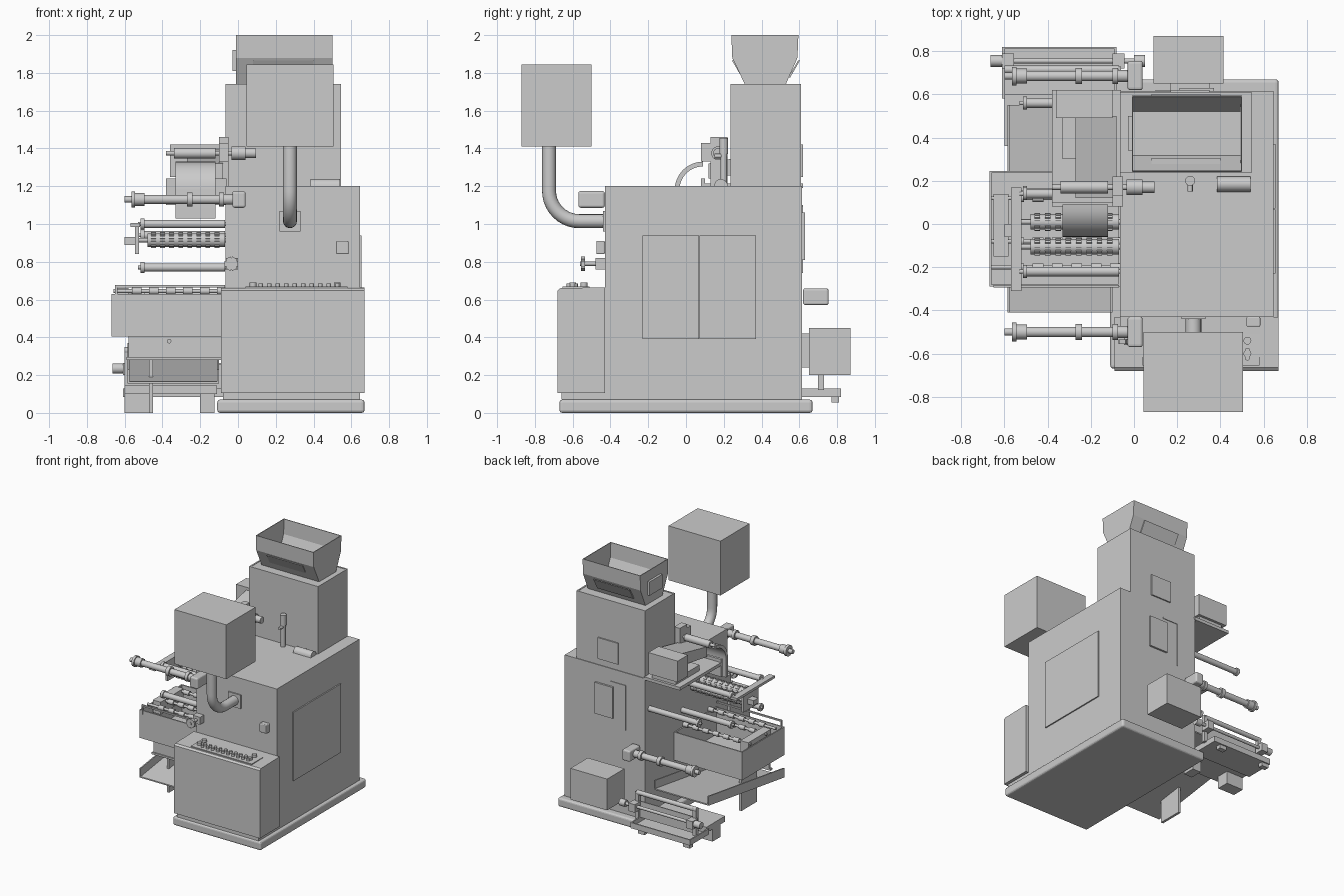
import bpy, bmesh, math
from mathutils import Vector, Matrix

if "Cube" in bpy.data.objects:
    bpy.data.objects.remove(bpy.data.objects["Cube"])


def finish(name, bm, smooth=False, bevel=0):
    bmesh.ops.recalc_face_normals(bm, faces=bm.faces)
    me = bpy.data.meshes.new(name)
    bm.to_mesh(me)
    bm.free()
    ob = bpy.data.objects.new(name, me)
    bpy.context.collection.objects.link(ob)
    if bevel:
        m = ob.modifiers.new("bevel", 'BEVEL')
        m.width, m.segments = bevel, 3
    if smooth:
        bpy.ops.object.select_all(action='DESELECT')
        ob.select_set(True)
        bpy.context.view_layer.objects.active = ob
        bpy.ops.object.shade_smooth_by_angle(angle=math.radians(35))
    return ob


def add_box(bm, x0, x1, y0, y1, z0, z1):
    m = Matrix.Translation(((x0 + x1) / 2, (y0 + y1) / 2, (z0 + z1) / 2))
    bmesh.ops.create_cube(bm, size=1, matrix=m @ Matrix.Diagonal((x1 - x0, y1 - y0, z1 - z0, 1)))


def box(name, *dims, bevel=0):
    bm = bmesh.new()
    add_box(bm, *dims)
    return finish(name, bm, bevel=bevel)


def add_cyl(bm, p, q, r, n=20):
    p, q = Vector(p), Vector(q)
    rot = (q - p).to_track_quat('Z', 'Y').to_matrix().to_4x4()
    bmesh.ops.create_cone(bm, cap_ends=True, segments=n, radius1=r, radius2=r, depth=(q - p).length,
                          matrix=Matrix.Translation((p + q) / 2) @ rot)


def cyl(name, p, q, r, n=20):
    bm = bmesh.new()
    add_cyl(bm, p, q, r, n)
    return finish(name, bm, True)


def profile_x(name, pts, x0, x1, smooth=False):
    """Extrude a (y, z) outline along x."""
    bm = bmesh.new()
    f = bm.faces.new([bm.verts.new((x0, y, z)) for y, z in pts])
    new = bmesh.ops.extrude_face_region(bm, geom=[f])['geom']
    bmesh.ops.translate(bm, vec=(x1 - x0, 0, 0), verts=[g for g in new if isinstance(g, bmesh.types.BMVert)])
    return finish(name, bm, smooth)


def turned_x(name, steps, y, z):
    """Stepped shaft along x from (x0, x1, radius) pieces."""
    bm = bmesh.new()
    for a, b, r in steps:
        add_cyl(bm, (a, y, z), (b, y, z), r, 24)
    return finish(name, bm, True)


def open_tray(name, x0, x1, y0, y1, z0, z1, t=0.01):
    bm = bmesh.new()
    add_box(bm, x0, x1, y0, y1, z0, z0 + t)
    for a, b in ((x0, x0 + t), (x1 - t, x1)):
        add_box(bm, a, b, y0, y1, z0, z1)
    for a, b in ((y0, y0 + t), (y1 - t, y1)):
        add_box(bm, x0, x1, a, b, z0, z1)
    return finish(name, bm)


def pipe(name, pts, r):
    cu = bpy.data.curves.new(name, 'CURVE')
    cu.dimensions, cu.bevel_depth, cu.bevel_resolution, cu.use_fill_caps = '3D', r, 6, True
    sp = cu.splines.new('POLY')
    sp.points.add(len(pts) - 1)
    for p, c in zip(sp.points, pts):
        p.co = (*c, 1)
    ob = bpy.data.objects.new(name, cu)
    bpy.context.collection.objects.link(ob)
    bpy.ops.object.select_all(action='DESELECT')
    ob.select_set(True)
    bpy.context.view_layer.objects.active = ob
    bpy.ops.object.convert(target='MESH')
    bpy.ops.object.shade_smooth_by_angle(angle=math.radians(35))


# Cabinet, plinth and console
box("plinth", -0.11, 0.67, -0.67, 0.67, 0, 0.07, bevel=0.015)
box("cabinet", -0.065, 0.645, -0.43, 0.615, 0.07, 1.2)
profile_x("console", [(-0.68, 0.105), (-0.68, 0.648), (-0.665, 0.66), (-0.43, 0.665), (-0.43, 0.105)], -0.09, 0.67)
box("console_foot", -0.08, 0.645, -0.66, -0.43, 0.07, 0.105)
for i, y in enumerate((-0.23, 0.072)):
    box(f"side_door_{i}", 0.64, 0.655, y, y + 0.298, 0.39, 0.94)
box("rear_panel", 0.21, 0.37, 0.61, 0.63, 0.81, 1.06)
box("rear_strip_upright", 0.10, 0.108, 0.61, 0.62, 0.74, 1.1)
box("rear_strip_top", 0.10, 0.24, 0.61, 0.62, 1.09, 1.1)
box("rear_motor_box", 0.09, 0.415, 0.65, 0.87, 0.2, 0.45)
box("rear_motor_bracket", 0.17, 0.35, 0.61, 0.66, 0.24, 0.42)

# Console buttons and switches
box("button_panel", 0.04, 0.58, -0.655, -0.51, 0.655, 0.668)
bm = bmesh.new()
for i in range(10):
    for y in (-0.62, -0.585):
        x = 0.12 + i * 0.045
        add_cyl(bm, (x, y, 0.66), (x, y, 0.685), 0.012, 12)
for x in (0.08, 0.525):
    for y in (-0.54, -0.6):
        add_cyl(bm, (x, y, 0.66), (x, y, 0.69), 0.018, 16)
finish("console_buttons", bm, True)
box("stop_switch", 0.52, 0.585, -0.475, -0.43, 0.84, 0.91, bevel=0.006)

# Display box on its bent arm
box("display_box", 0.045, 0.505, -0.87, -0.5, 1.41, 1.845)
arc = [(0.275, -0.565 - 0.16 * math.cos(a), 1.175 - 0.16 * math.sin(a)) for a in
       [i * math.pi / 20 for i in range(11)]]
pipe("display_arm", [(0.275, -0.725, 1.42)] + arc + [(0.275, -0.43, 1.015)], 0.037)
box("arm_plate", 0.22, 0.33, -0.44, -0.425, 0.96, 1.07)

# Tower and hopper
box("tower", -0.065, 0.545, 0.235, 0.61, 1.2, 1.73)
open_tray("tower_rim", -0.065, 0.545, 0.235, 0.61, 1.725, 1.74, 0.012)
box("tower_rear_cover", 0.17, 0.35, 0.6, 0.62, 1.25, 1.42)
bm = bmesh.new()
rings = []
for y0, y1, z in ((0.315, 0.525, 1.732), (0.245, 0.59, 1.88), (0.24, 0.595, 2.0)):
    rings.append([bm.verts.new(c) for c in ((-0.01, y0, z), (0.5, y0, z), (0.5, y1, z), (-0.01, y1, z))])
for lo, hi in zip(rings, rings[1:]):
    for i in range(4):
        bm.faces.new((lo[i], lo[(i + 1) % 4], hi[(i + 1) % 4], hi[i]))
hop = finish("hopper", bm)
mod = hop.modifiers.new("wall", 'SOLIDIFY')
mod.thickness, mod.offset = 0.008, -1
box("hopper_side_window", -0.028, -0.008, 0.34, 0.5, 1.81, 1.92)
for name, ya, yb in (("front", 0.244, 0.296), ("rear", 0.593, 0.541)):
    profile_x(f"hopper_{name}_window", [(ya, 1.865), (yb, 1.775), (yb + 0.01, 1.775), (ya + 0.01, 1.865)], 0.08, 0.40)

# Fittings on the cabinet top
cyl("valve_stem", (0.26, 0.2, 1.2), (0.26, 0.2, 1.40), 0.018)
cyl("valve_head", (0.26, 0.2, 1.37), (0.26, 0.2, 1.455), 0.023)
cyl("valve_handle", (0.26, 0.15, 1.36), (0.26, 0.22, 1.36), 0.012)
profile_x("top_cover", [(0.185 + 0.036 * math.cos(i * math.pi / 10), 1.2 + 0.038 * math.sin(i * math.pi / 10))
                        for i in range(11)], 0.385, 0.54, True)

# Film spools: one high at the front, one low at the back
for name, y, z, wall in (("front", -0.5, 1.13, -0.43), ("rear", 0.685, 0.615, 0.62)):
    turned_x(f"{name}_spool", [(-0.6, -0.56, 0.017), (-0.565, -0.545, 0.043), (-0.545, -0.495, 0.034),
                               (-0.5, 0.0, 0.024), (-0.27, -0.24, 0.037), (-0.1, -0.075, 0.037),
                               (-0.075, -0.03, 0.028)], y, z)
    ya, yb = sorted((y + 0.07 * (1 if y > 0 else -1), wall))
    box(f"{name}_spool_mount", -0.03, 0.04, ya, yb, z - 0.044, z + 0.044, bevel=0.012)

# Guide rollers on the left wall
for i, (y, z) in enumerate(((-0.22, 1.0), (-0.22, 0.77), (0.145, 0.77), (0.14, 1.0), (0.56, 0.94))):
    turned_x(f"guide_roller_{i}", [(-0.53, -0.06, 0.01), (-0.5, -0.07, 0.022), (-0.515, -0.495, 0.03)], y, z)
for i, y in enumerate((-0.105, 0.01)):
    bm = bmesh.new()
    add_cyl(bm, (-0.53, y, 0.915), (-0.06, y, 0.915), 0.012)
    add_cyl(bm, (-0.48, y, 0.915), (-0.07, y, 0.915), 0.036, 24)
    for k in range(10):
        for j in range(8):
            n = len(bm.verts)
            add_box(bm, -0.46 + j * 0.048, -0.435 + j * 0.048, y - 0.006, y + 0.006, 0.95, 0.957)
            bm.verts.ensure_lookup_table()
            bmesh.ops.rotate(bm, cent=(0, y, 0.915), matrix=Matrix.Rotation(k * math.pi / 5, 3, 'X'), verts=bm.verts[n:])
    finish(f"studded_roller_{i}", bm, True)
box("roller_end_plate", -0.545, -0.525, -0.14, 0.05, 0.84, 0.99)
box("roller_end_bar", -0.57, -0.52, -0.31, 0.17, 0.985, 1.005)
box("roller_end_arm", -0.6, -0.545, -0.06, 0.0, 0.89, 0.93)
cyl("star_knob_shaft", (-0.035, -0.43, 0.79), (-0.035, -0.56, 0.79), 0.012)
for k in range(3):
    box(f"star_knob_{k}", -0.071, 0.001, -0.555, -0.535, 0.775, 0.805)
    ob = bpy.context.collection.objects[-1]
    ob.matrix_world = Matrix.Translation((-0.035, 0, 0.79)) @ Matrix.Rotation(k * math.pi / 3, 4, 'Y') \
        @ Matrix.Translation((0.035, 0, -0.79))
box("star_knob_block", -0.065, 0.0, -0.48, -0.43, 0.76, 0.82)

# Feed platform, feeder box and curved forming sheet
box("feed_platform", -0.38, -0.06, 0.1, 0.62, 1.19, 1.215)
box("feed_platform_skirt", -0.38, -0.06, 0.08, 0.1, 1.1, 1.24)
box("feeder_box", -0.36, -0.1, 0.49, 0.62, 1.25, 1.42)
profile_x("feeder_trough", [(0.5, 1.3), (0.12, 1.24), (0.12, 1.32), (0.5, 1.4)], -0.27, -0.08)
box("feeder_base", -0.33, -0.12, 0.3, 0.6, 1.21, 1.26)
prof = []
for r, order in ((0.15, range(9)), (0.125, range(8, -1, -1))):
    run = [(0.09 - r * math.cos(i * math.pi / 16), 1.18 + r * math.sin(i * math.pi / 16)) for i in order]
    prof += [(run[0][0], 1.03)] + run if r > 0.14 else run + [(run[-1][0], 1.03)]
profile_x("forming_sheet", prof, -0.33, -0.12, True)
turned_x("feed_roller", [(-0.38, 0.085, 0.012), (-0.34, -0.12, 0.028), (-0.035, 0.04, 0.036), (0.04, 0.095, 0.026)],
         0.17, 1.375)
box("feed_gearbox", -0.1, -0.05, 0.08, 0.2, 1.33, 1.43)
box("feed_gearbox_post", -0.1, -0.05, 0.13, 0.22, 1.2, 1.46)

# Sealing tray with rail and beaded bar
open_tray("sealing_tray", -0.67, -0.065, -0.29, 0.245, 0.405, 0.63)
box("tray_rail", -0.65, -0.07, -0.295, -0.283, 0.665, 0.677)
box("tray_rail_post", -0.65, -0.638, -0.295, -0.283, 0.6, 0.677)
for j, y in enumerate((-0.2, -0.08, 0.12)):
    turned_x(f"tray_bar_{j}", [(-0.66, -0.065, 0.01)] + [(x / 100, x / 100 + 0.05, 0.018) for x in range(-56, -10, 9)],
             y, 0.645)
box("tray_bracket", -0.65, -0.58, -0.15, 0.14, 0.56, 0.66)

# Outfeed chute and support legs
for name, x0, x1, h in (("floor", -0.58, -0.1, 0.01), ("left_wall", -0.585, -0.575, 0.075), ("right_wall", -0.11, -0.1, 0.075)):
    profile_x(f"chute_{name}", [(-0.41, 0.155), (0.55, 0.295), (0.55, 0.295 + h), (-0.41, 0.155 + h)], x0, x1)
box("chute_hood", -0.58, -0.065, -0.24, -0.225, 0.29, 0.41)
box("chute_hood_lip", -0.59, -0.065, -0.25, -0.225, 0.28, 0.295)
cyl("hood_knob", (-0.365, -0.26, 0.38), (-0.365, -0.22, 0.38), 0.012)
box("support_leg", -0.47, -0.45, -0.23, -0.03, 0.0, 0.41)

# Rear stand: low tray, feet, posts and rollers
open_tray("rear_stand_tray", -0.61, -0.08, 0.58, 0.82, 0.085, 0.13)
box("rear_stand_cross_beam", -0.6, -0.11, 0.36, 0.6, 0.1, 0.145)
for i, (a, b) in enumerate(((-0.6, -0.45), (-0.2, -0.125))):
    box(f"stand_foot_{i}", a, b, 0.42, 0.52, 0, 0.14)
    box(f"stand_pad_{i}", a, a + 0.06, 0.77, 0.81, 0.055, 0.09)
for i, x in enumerate((-0.6, -0.09)):
    box(f"stand_post_{i}", x, x + 0.03, 0.70, 0.73, 0.12, 0.34)
    box(f"stand_clamp_{i}", x - 0.01, x + 0.045, 0.72, 0.79, 0.2, 0.265)
turned_x("stand_bar", [(-0.665, -0.61, 0.027), (-0.63, 0.05, 0.012), (0.0, 0.05, 0.027)], 0.755, 0.235)
turned_x("stand_roller", [(-0.6, -0.07, 0.018)], 0.715, 0.33)
box("stand_panel", -0.57, -0.09, 0.7, 0.708, 0.13, 0.26)
